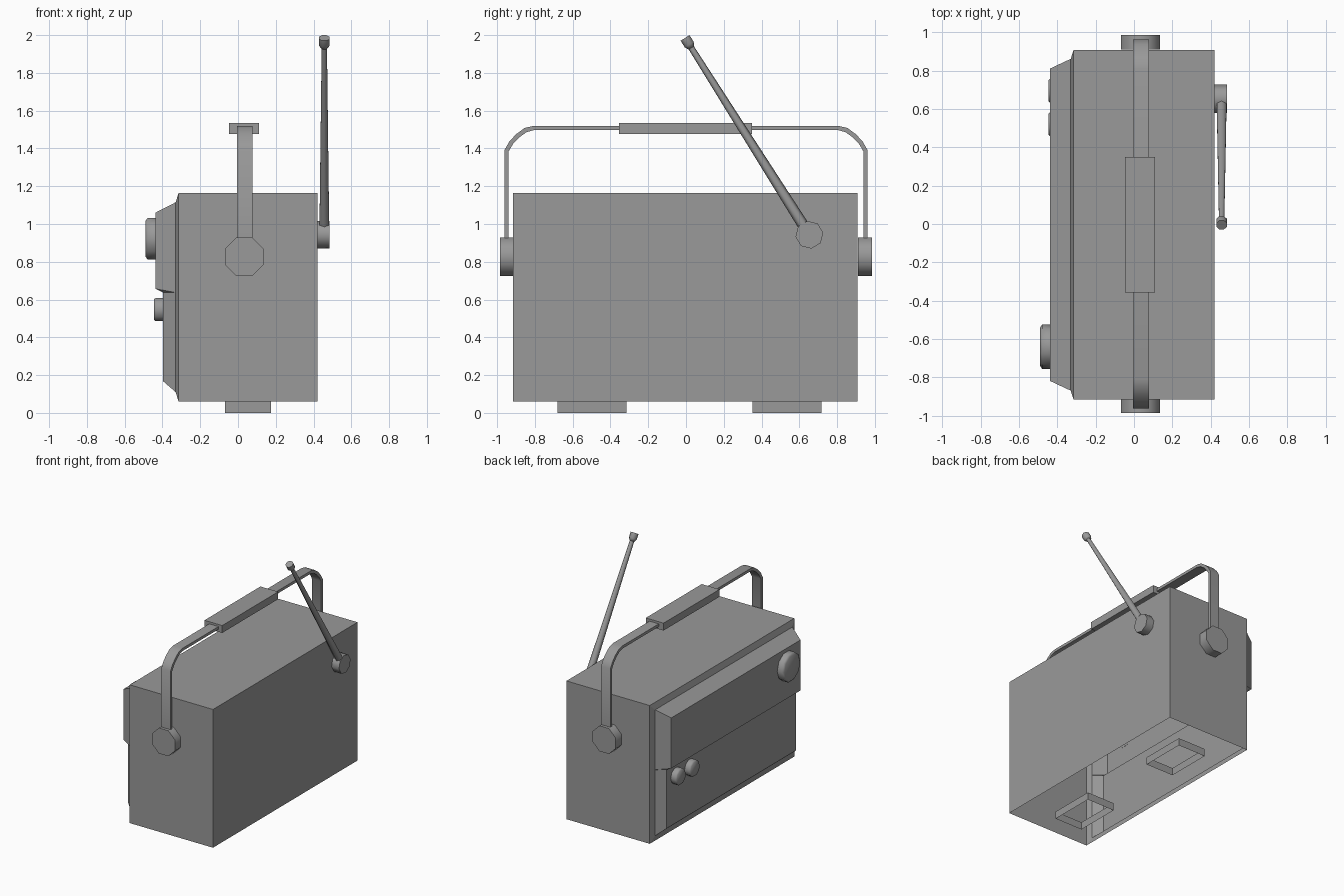
import bpy
from math import cos, sin, pi, radians
from mathutils import Vector

if "Cube" in bpy.data.objects:
    bpy.data.objects.remove(bpy.data.objects["Cube"])

grey = bpy.data.materials.new("dark_grey")
grey.diffuse_color = (0.32, 0.32, 0.32, 1)
grey.use_nodes = True
grey.node_tree.nodes["Principled BSDF"].inputs["Base Color"].default_value = grey.diffuse_color


def make(name, verts, faces, smooth=False):
    mesh = bpy.data.meshes.new(name)
    mesh.from_pydata([tuple(v) for v in verts], [], faces)
    mesh.materials.append(grey)
    mesh.update()
    obj = bpy.data.objects.new(name, mesh)
    bpy.context.collection.objects.link(obj)
    bpy.ops.object.select_all(action='DESELECT')
    bpy.context.view_layer.objects.active = obj
    obj.select_set(True)
    if smooth:
        bpy.ops.object.shade_smooth_by_angle(angle=radians(62))
    return obj


def lathe(name, origin, axis, rings, n=8, start_cap=True, turn=None):
    """Turned shape; rings are (radius, distance along axis)."""
    axis = Vector(axis).normalized()
    origin = Vector(origin)
    ref = Vector((1, 0, 0)) if abs(axis.x) < 0.9 else Vector((0, 0, 1))
    v = axis.cross(ref).normalized()
    u = v.cross(axis)
    turn = pi / n if turn is None else turn
    verts = [origin + axis * d + (u * cos(turn + 2 * pi * i / n) + v * sin(turn + 2 * pi * i / n)) * r
             for r, d in rings for i in range(n)]
    faces = [(k * n + i, k * n + (i + 1) % n, (k + 1) * n + (i + 1) % n, (k + 1) * n + i)
             for k in range(len(rings) - 1) for i in range(n)]
    if start_cap:
        faces.append(tuple(reversed(range(n))))
    faces.append(tuple(range((len(rings) - 1) * n, len(rings) * n)))
    return make(name, verts, faces, smooth=True)


def box(name, x, y, z, open_ends=False):
    verts = [(a, b, c) for c in z for a, b in ((x[0], y[0]), (x[1], y[0]), (x[1], y[1]), (x[0], y[1]))]
    faces = [(i, (i + 1) % 4, (i + 1) % 4 + 4, i + 4) for i in range(4)]
    if not open_ends:
        faces += [(3, 2, 1, 0), (4, 5, 6, 7)]
    return make(name, verts, faces)


# Case: shell open underneath, with a stepped two-part front panel.
# Each entry is (x, half width in y, z), giving a left/right vertex pair.
pairs = [
    (0.42, 0.911, 0.06), (0.42, 0.911, 1.163),          # 0-1 rear wall
    (-0.315, 0.911, 1.163), (-0.315, 0.911, 0.06),      # 2-3 front opening
    (-0.33, 0.865, 1.115), (-0.33, 0.865, 0.637), (-0.33, 0.865, 0.11),  # 4-6 rim
    (-0.437, 0.815, 1.06), (-0.437, 0.815, 0.657),      # 7-8 upper panel
    (-0.397, 0.815, 0.637), (-0.397, 0.815, 0.168),     # 9-10 lower panel
]
CY = -0.004
verts = [(x, CY + s * y, z) for x, y, z in pairs for s in (-1, 1)]
faces = [(2 * a, 2 * b, 2 * b + 1, 2 * a + 1) for a, b in
         ((0, 1), (1, 2), (2, 4), (4, 7), (7, 8), (8, 9), (9, 10), (10, 6), (6, 3))]
for side in ((0, 3, 2, 1), (2, 3, 6, 5, 4), (4, 5, 8, 7), (5, 9, 8), (5, 6, 10, 9)):
    faces.append(tuple(2 * i for i in side))
    faces.append(tuple(2 * i + 1 for i in reversed(side)))
make("case", verts, faces)
bpy.ops.object.mode_set(mode='EDIT')
bpy.ops.mesh.select_all(action='SELECT')
bpy.ops.mesh.normals_make_consistent(inside=False)
bpy.ops.object.mode_set(mode='OBJECT')

# Feet: open rectangular sleeves
for name, y in (("foot_left", (-0.68, -0.315)), ("foot_right", (0.353, 0.718))):
    box(name, (-0.07, 0.175), y, (0, 0.06), open_ends=True)


# Knobs with chamfered front edge
def knob(name, x, y, z, r, depth):
    lathe(name, (x, y, z), (-1, 0, 0), [(r, 0), (r, depth * 0.8), (r * 0.86, depth)], 10, False)


knob("tuning_knob", -0.436, -0.64, 0.922, 0.115, 0.054)
for i, y in enumerate((0.695, 0.52)):
    knob(f"small_knob_{i + 1}", -0.395, y, 0.547, 0.065, 0.051)

# Handle pivots on both ends
for name, s in (("handle_pivot_left", -1), ("handle_pivot_right", 1)):
    lathe(name, (0.033, s * 0.91, 0.826), (0, s, 0), [(0.11, 0), (0.11, 0.075)], 8)

# Handle strap: flat band bent over the top
outer = [(0.961, 0.88), (0.961, 1.392), (0.935, 1.437), (0.90, 1.475), (0.855, 1.508), (0.81, 1.519)]
inner = [(0.939, 0.88), (0.939, 1.385), (0.915, 1.425), (0.885, 1.457), (0.845, 1.486), (0.805, 1.497)]
mirror = lambda pts: pts + [(-y, z) for y, z in reversed(pts)]
outer, inner = mirror(outer), mirror(inner)
verts = [p for (a, b), (c, d) in zip(outer, inner)
         for p in ((-0.005, a, b), (0.077, a, b), (0.077, c, d), (-0.005, c, d))]
faces = [(4 * k + (i + 1) % 4, 4 * k + 4 + (i + 1) % 4, 4 * k + 4 + i, 4 * k + i)
         for k in range(len(outer) - 1) for i in range(4)]
last = 4 * (len(outer) - 1)
faces += [(0, 1, 2, 3), (last + 3, last + 2, last + 1, last)]
make("handle_strap", verts, faces, smooth=True)
bpy.ops.object.mode_set(mode='EDIT')
bpy.ops.mesh.select_all(action='SELECT')
bpy.ops.mesh.normals_make_consistent(inside=False)
bpy.ops.object.mode_set(mode='OBJECT')
box("handle_grip", (-0.047, 0.11), (-0.356, 0.35), (1.477, 1.536))

# Antenna: pivot, tapered rod and tip
lathe("antenna_pivot", (0.42, 0.653, 0.943), (1, 0, 0), [(0.074, 0), (0.074, 0.065)], 8, turn=0.15)
base, top = Vector((0.457, 0.645, 0.955)), Vector((0.457, -0.005, 1.985))
rod = top - base
lathe("antenna_rod", base, rod, [(0.03, 0), (0.016, rod.length - 0.04)], 6)
lathe("antenna_tip", top, rod, [(0.018, -0.062), (0.03, -0.042), (0.03, 0.0)], 8)
